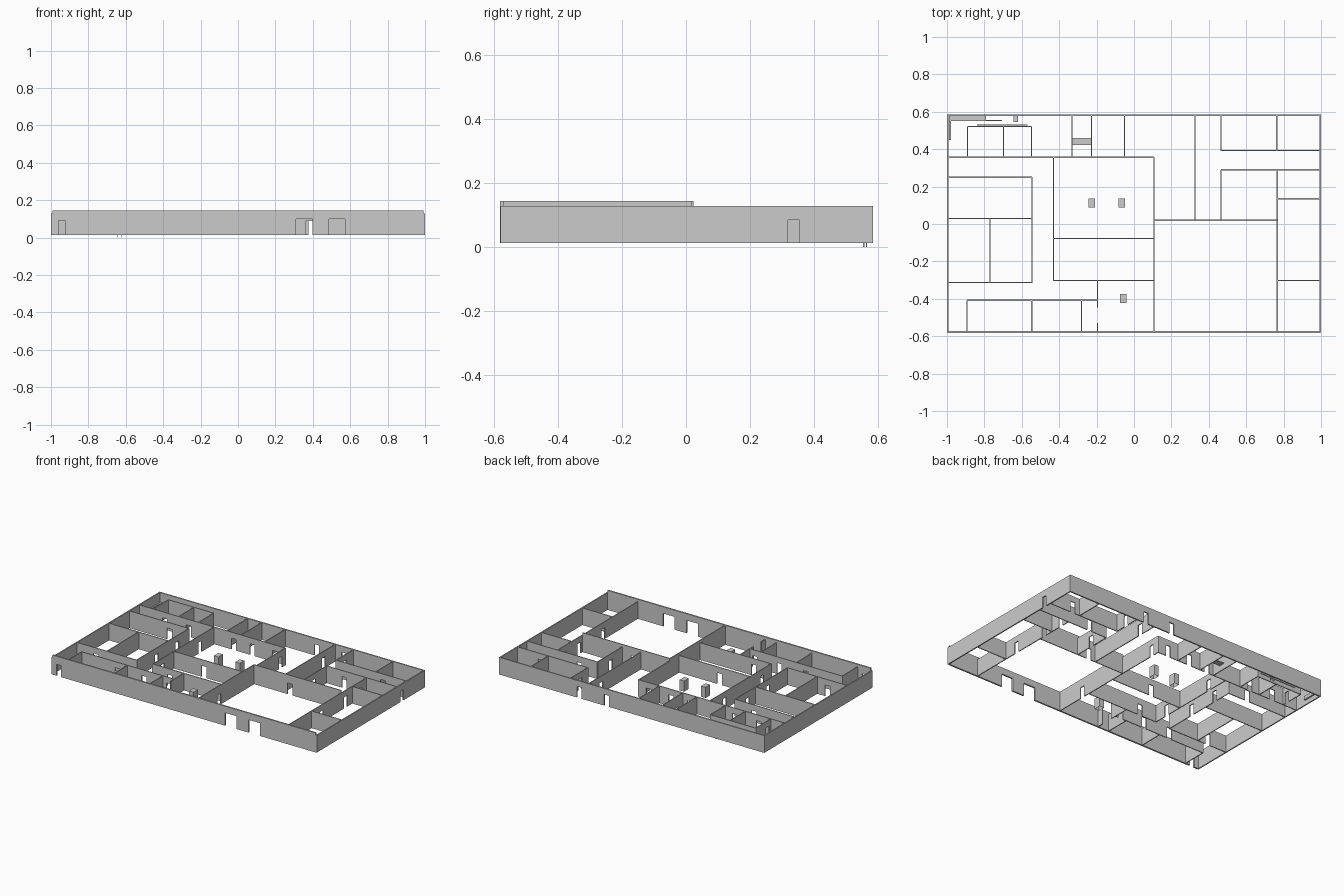
import bpy, bmesh

Z0, ZL, ZH = 0.0125, 0.129, 0.145   # wall foot, normal top, tall top
DOOR = 0.088                        # door head height


def mesh_object(name, bm):
    bmesh.ops.recalc_face_normals(bm, faces=bm.faces)
    me = bpy.data.meshes.new(name)
    bm.to_mesh(me)
    bm.free()
    ob = bpy.data.objects.new(name, me)
    bpy.context.collection.objects.link(ob)
    return ob


def wall(name, axis, pos, a, b, doors=(), top=ZL, t=0.006):
    """Upright wall along 'x' or 'y'; its outline is notched by (start, end, head) doors."""
    outline = [(a, Z0)]
    for d0, d1, h in sorted(doors):
        outline += [(d0, Z0), (d0, h), (d1, h), (d1, Z0)]
    outline += [(b, Z0), (b, top), (a, top)]
    bm = bmesh.new()
    if axis == 'x':
        vs = [bm.verts.new((u, pos - t / 2, z)) for u, z in outline]
        shift = (0, t, 0)
    else:
        vs = [bm.verts.new((pos - t / 2, u, z)) for u, z in outline]
        shift = (t, 0, 0)
    face = bm.faces.new(vs)
    ext = bmesh.ops.extrude_face_region(bm, geom=[face], use_keep_orig=True)
    bmesh.ops.translate(bm, vec=shift,
                        verts=[g for g in ext['geom'] if isinstance(g, bmesh.types.BMVert)])
    return mesh_object(name, bm)


def box(name, x0, x1, y0, y1, z0, z1, open_bottom=False):
    bm = bmesh.new()
    bmesh.ops.create_cube(bm, size=1)
    for v in bm.verts:
        v.co = (x1 if v.co.x > 0 else x0, y1 if v.co.y > 0 else y0, z1 if v.co.z > 0 else z0)
    if open_bottom:
        low = [f for f in bm.faces if f.calc_center_median().z < z0 + 1e-5]
        bmesh.ops.delete(bm, geom=low, context='FACES_ONLY')
    return mesh_object(name, bm)


def door(c, w=0.036):
    return (c - w / 2, c + w / 2, DOOR)


# Outer shell
wall("front_wall", 'x', -0.577, -0.992, 0.992,
     [(-0.96, -0.926, 0.09), (0.31, 0.398, 0.1), (0.487, 0.572, 0.1)], ZH, 0.011)
wall("back_wall", 'x', 0.581, -1, 1, [door(0.19), door(0.395)], ZL, 0.009)
wall("left_wall", 'y', -0.996, -0.58, 0.584, (), ZL, 0.008)
wall("right_wall", 'y', 0.996, -0.58, 0.584, [(0.32, 0.356, 0.085)], ZL, 0.008)

# Large hall, with the taller walls
wall("hall_left_wall", 'y', 0.107, -0.575, 0.022, [door(-0.36)], ZH)
wall("hall_back_wall", 'x', 0.02, 0.107, 0.766, [door(0.38)], ZH)
wall("hall_right_wall", 'y', 0.766, -0.575, 0.29, [door(-0.2), door(0.06), door(0.22)])

# Remaining partitions: (axis, position, start, end, door centres)
partitions = [
    ('x', 0.357, -0.995, 0.107, [-0.8, -0.62, -0.28, -0.14, 0.03]),
    ('y', 0.107, 0.022, 0.357, [0.3]),
    ('y', -0.43, -0.305, 0.357, [-0.2, 0.2]),
    ('x', -0.077, -0.43, 0.107, [-0.2]),
    ('x', -0.303, -0.43, 0.107, [-0.3]),
    ('x', 0.25, -0.995, -0.545, [-0.69]),
    ('y', -0.545, -0.315, 0.25, [-0.1, 0.12]),
    ('x', 0.03, -0.995, -0.545, []),
    ('x', -0.313, -0.995, -0.545, [-0.85]),
    ('y', -0.77, -0.313, 0.03, []),
    ('x', -0.408, -0.892, -0.195, [-0.62, -0.42, -0.235]),
    ('y', -0.892, -0.575, -0.408, []),
    ('y', -0.547, -0.575, -0.408, []),
    ('y', -0.28, -0.575, -0.408, []),
    ('y', -0.195, -0.447, -0.303, []),
    ('y', -0.195, -0.575, -0.53, []),
    ('y', -0.89, 0.357, 0.522, [0.395]),
    ('x', 0.522, -0.89, -0.548, []),
    ('y', -0.697, 0.357, 0.522, []),
    ('y', -0.548, 0.357, 0.522, []),
    ('y', -0.332, 0.357, 0.58, []),
    ('y', -0.227, 0.357, 0.58, []),
    ('y', -0.05, 0.357, 0.58, []),
    ('y', 0.327, 0.022, 0.58, [0.45]),
    ('y', 0.465, 0.39, 0.58, [0.48]),
    ('x', 0.392, 0.465, 0.995, [0.82]),
    ('y', 0.763, 0.392, 0.58, []),
    ('x', 0.29, 0.465, 0.995, [0.6]),
    ('y', 0.465, 0.022, 0.29, [0.15]),
    ('x', 0.135, 0.766, 0.995, []),
    ('x', -0.303, 0.766, 0.995, []),
]
for i, (axis, pos, a, b, centres) in enumerate(partitions):
    wall(f"partition_{i + 1}", axis, pos, a, b, [door(c) for c in centres])

# Hollow pillars
for i, (x, y) in enumerate([(-0.226, 0.112), (-0.065, 0.112), (-0.057, -0.398)]):
    box(f"pillar_{i + 1}", x - 0.017, x + 0.017, y - 0.024, y + 0.024, Z0, 0.085, True)

# Shelf between the two narrow back partitions
box("shelf", -0.329, -0.23, 0.422, 0.461, 0.05, 0.056)

# Corner counter with its rail and side strip
box("counter_top", -0.985, -0.79, 0.557, 0.578, 0.055, 0.061)
box("counter_rail", -0.985, -0.705, 0.552, 0.557, 0.045, 0.065)
box("counter_side", -0.988, -0.978, 0.45, 0.578, 0.04, 0.065)
box("corridor_panel", -0.84, -0.57, 0.526, 0.531, 0.04, 0.09)

# Small stand whose feet reach the ground
box("stand_top", -0.645, -0.62, 0.545, 0.578, 0.05, 0.056)
for i, x in enumerate((-0.643, -0.622)):
    for j, y in enumerate((0.556, 0.565)):
        box(f"stand_leg_{i}_{j}", x - 0.002, x + 0.002, y - 0.002, y + 0.002, 0, 0.05)
